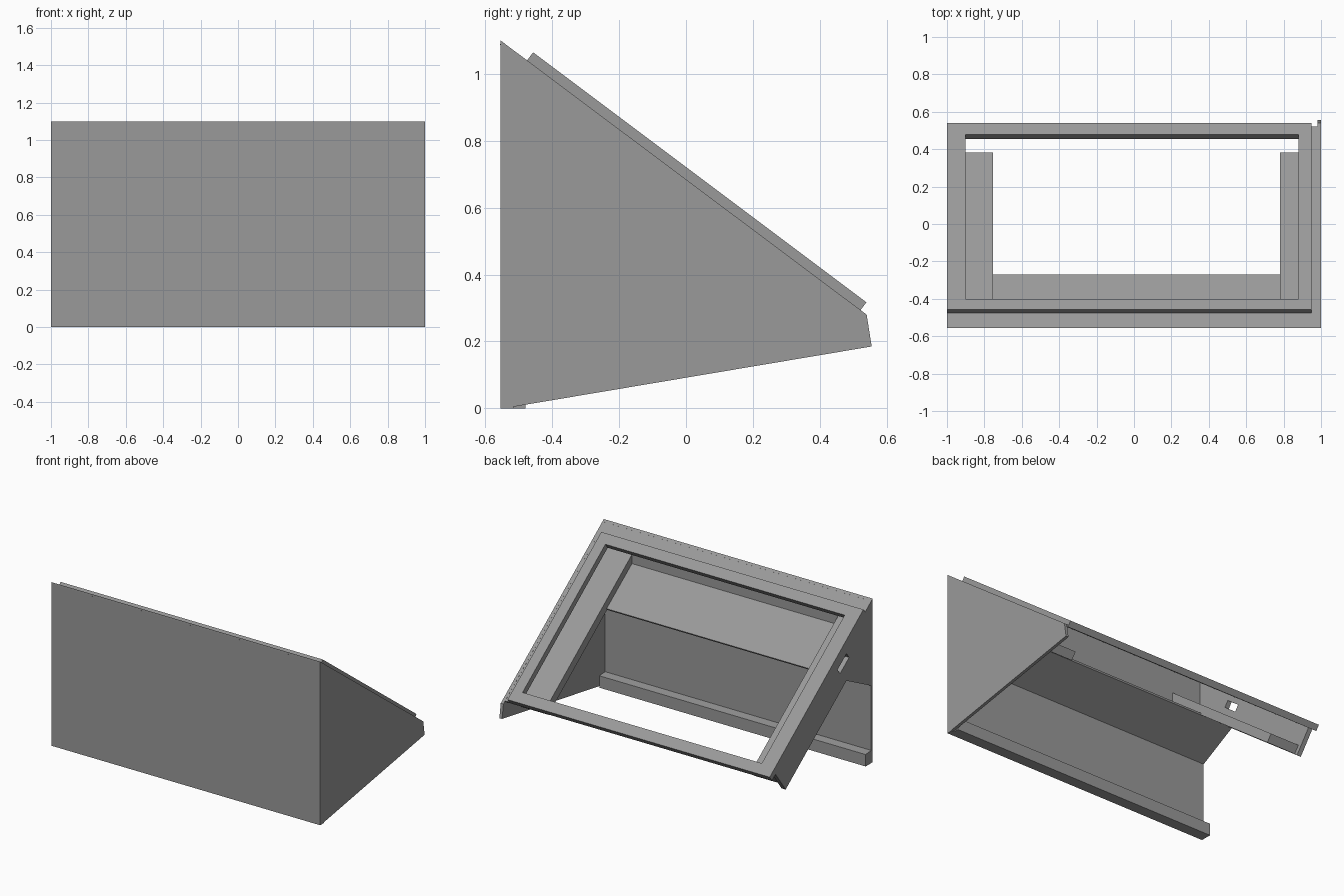
import bpy, bmesh

if "Cube" in bpy.data.objects:
    bpy.data.objects.remove(bpy.data.objects["Cube"])

grey = bpy.data.materials.new("plain_grey")
grey.diffuse_color = (0.32, 0.32, 0.32, 1)
grey.use_nodes = True
grey.node_tree.nodes["Principled BSDF"].inputs["Base Color"].default_value = grey.diffuse_color


def finish(bm, name):
    bmesh.ops.recalc_face_normals(bm, faces=bm.faces)
    me = bpy.data.meshes.new(name)
    bm.to_mesh(me)
    bm.free()
    me.materials.append(grey)
    ob = bpy.data.objects.new(name, me)
    bpy.context.collection.objects.link(ob)
    return ob


def slope(s, t):
    """Distance s down the sloping top and height t above it -> (y, z)."""
    return (-0.555 + 0.8 * s + 0.6 * t, 1.1 - 0.6 * s + 0.8 * t)


def start(t):
    """Where a layer at height t meets the front panel."""
    return 0.006 - 0.75 * t


def prism(name, x0, x1, pts):
    """Extrude a (y, z) outline along x."""
    bm = bmesh.new()
    a = [bm.verts.new((x0, y, z)) for y, z in pts]
    b = [bm.verts.new((x1, y, z)) for y, z in pts]
    bm.faces.new(a)
    bm.faces.new(b[::-1])
    for i in range(len(pts)):
        j = (i + 1) % len(pts)
        bm.faces.new((a[i], a[j], b[j], b[i]))
    return finish(bm, name)


def slope_prism(name, x0, x1, pts):
    return prism(name, x0, x1, [slope(s, t) for s, t in pts])


def ring(name, outer, inner, t0, t1):
    """Rectangular frame lying on the slope; rectangles are x0, x1, s0, s1."""
    bm = bmesh.new()
    loops = []
    for x0, x1, s0, s1 in (outer, inner):
        for t in (t0, t1):
            loops.append([bm.verts.new((x, *slope(s, t)))
                          for x, s in ((x0, s0), (x1, s0), (x1, s1), (x0, s1))])
    ob, ot, ib, it = loops
    for p, q in ((ob, ot), (ot, it), (it, ib), (ib, ob)):
        for i in range(4):
            j = (i + 1) % 4
            bm.faces.new((p[i], p[j], q[j], q[i]))
    return finish(bm, name)


# Front panel with a lip along its foot
prism("front_panel", -1, 1, [(-0.555, 0), (-0.54, 0), (-0.54, 1.089), (-0.555, 1.1)])
prism("foot_lip", -1, 0.98, [(-0.54, 0), (-0.48, 0), (-0.48, 0.08), (-0.54, 0.085)])

# Full side plate on the right
prism("side_plate", 0.98, 1, [(-0.555, 0), (-0.515, 0), (-0.515, 0.005), (0.555, 0.185),
                              (0.54, 0.28), (-0.555, 1.1)])

# Raised rim around the opening, and the flush strips beside it
ring("raised_rim", (-1, 0.95, 0.1, 1.345), (-0.9, 0.88, 0.171, 1.271), -0.011, 0.03)
slope_prism("top_strip", -1, 0.98, [(0, 0), (0.1, 0), (0.1, -0.011), (0.008, -0.011)])
slope_prism("right_strip", 0.95, 0.98, [(0.1, 0), (1.345, 0), (1.345, -0.011), (0.1, -0.011)])

# Shallow left wall, in pieces around a slot
T, SA, SB, TA, TB = -0.19, 0.38, 0.5, -0.045, -0.09
wall = {
    "left_wall_upper": [(0, 0), (SA, 0), (SA, T), (start(T), T)],
    "left_wall_lower": [(SB, 0), (1.298, 0), (1.298, T), (SB, T)],
    "left_wall_above_slot": [(SA, 0), (SB, 0), (SB, TA), (SA, TA)],
    "left_wall_below_slot": [(SA, TB), (SB, TB), (SB, T), (SA, T)],
}
for name, pts in wall.items():
    slope_prism(name, -1, -0.97, pts)

# Ledges under the opening on both sides
for name, x0, x1 in (("left_ledge", -0.97, -0.755), ("right_ledge", 0.78, 0.98)):
    slope_prism(name, x0, x1, [(start(-0.13), -0.13), (1.27, -0.13), (1.27, -0.188),
                               (start(-0.188), -0.188)])

# Wedge-shaped brace behind the front panel
prism("brace", -1, 0.98, [(-0.54, 0.865), (-0.27, 0.665), (-0.275, 0.655), (-0.54, 0.52)])
